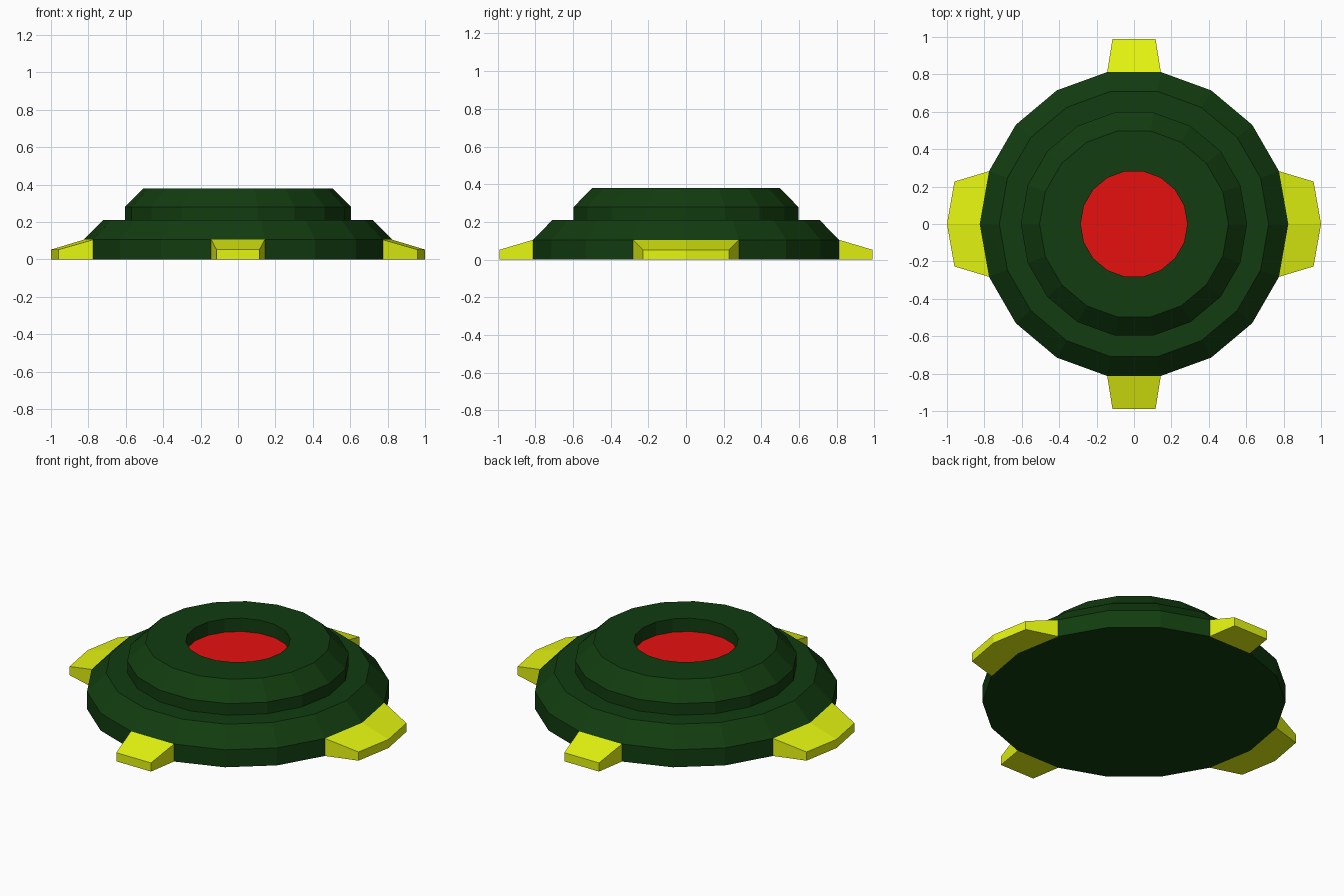
import bpy, bmesh, math

if "Cube" in bpy.data.objects:
    bpy.data.objects.remove(bpy.data.objects["Cube"])

SIDES = 18


def material(name, rgb):
    m = bpy.data.materials.new(name)
    m.diffuse_color = (*rgb, 1)
    m.use_nodes = True
    m.node_tree.nodes["Principled BSDF"].inputs["Base Color"].default_value = m.diffuse_color
    return m


GREEN = material("dark_green", (0.006, 0.046, 0.005))
YELLOW = material("yellow", (0.78, 0.92, 0.005))
RED = material("red", (0.80, 0.005, 0.005))


def finish(name, bm, mat):
    bmesh.ops.recalc_face_normals(bm, faces=bm.faces)
    mesh = bpy.data.meshes.new(name)
    bm.to_mesh(mesh)
    bm.free()
    mesh.materials.append(mat)
    ob = bpy.data.objects.new(name, mesh)
    bpy.context.collection.objects.link(ob)
    return ob


def polar(r, deg):
    a = math.radians(deg)
    return r * math.cos(a), r * math.sin(a)


def ring(bm, r, z):
    return [bm.verts.new((*polar(r, 360 * i / SIDES), z)) for i in range(SIDES)]


# Stepped round body with an open recess in the top
bm = bmesh.new()
profile = [(0.825, 0), (0.825, 0.105), (0.72, 0.21), (0.605, 0.21),
           (0.605, 0.28), (0.505, 0.38), (0.285, 0.38), (0.285, 0.30)]
rings = [ring(bm, r, z) for r, z in profile]
for a, b in zip(rings, rings[1:]):
    for i in range(SIDES):
        j = (i + 1) % SIDES
        bm.faces.new((a[i], a[j], b[j], b[i]))
bm.faces.new(rings[0])
finish("body", bm, GREEN)

# Red button at the bottom of the recess
bm = bmesh.new()
face = bm.faces.new(ring(bm, 0.285, 0.30))
finish("button", bm, RED)


# Sloping foot: follows the body's edge inside, tapers to a thin outer lip
def foot(name, inner, outer):
    bm = bmesh.new()
    outline = inner + outer[::-1]
    n = len(inner)
    heights = [0.105] * n + [0.052] * n
    low = [bm.verts.new((x, y, 0)) for x, y in outline]
    top = [bm.verts.new((x, y, h)) for (x, y), h in zip(outline, heights)]
    for i in range(2 * n):
        j = (i + 1) % (2 * n)
        bm.faces.new((low[i], low[j], top[j], top[i]))
    for i in range(n - 1):
        for level in (low, top):
            k = 2 * n - 1 - i
            bm.faces.new((level[i], level[i + 1], level[k - 1], level[k]))
    finish(name, bm, YELLOW)


for side, s in (("right", 1), ("left", -1)):
    foot(side + "_foot",
         [(s * x, y) for x, y in (polar(0.825, d) for d in (-20, 0, 20))],
         [(s * 0.96, -0.227), (s * 1.0, 0), (s * 0.96, 0.227)])
for side, s in (("back", 1), ("front", -1)):
    foot(side + "_foot",
         [(x, s * y) for x, y in (polar(0.825, d) for d in (100, 80))],
         [(-0.115, s * 0.99), (0.115, s * 0.99)])
